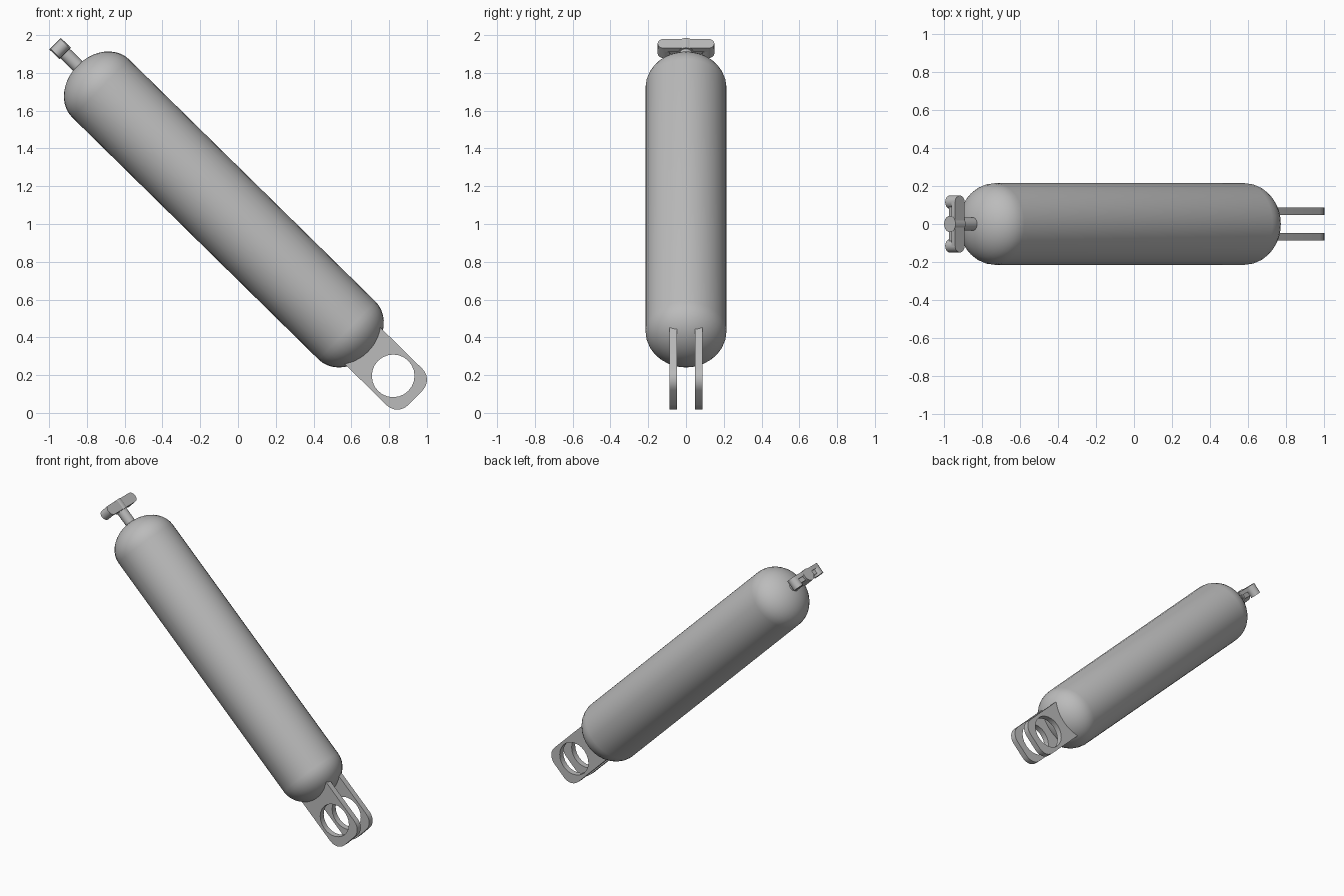
import bpy, bmesh, math
from mathutils import Matrix, Vector

cube = bpy.data.objects.get("Cube")
if cube:
    bpy.data.objects.remove(cube)

grey = bpy.data.materials.new("plain grey")
grey.use_nodes = True
colour = (0.5, 0.5, 0.5, 1)
grey.diffuse_color = colour
grey.node_tree.nodes["Principled BSDF"].inputs["Base Color"].default_value = colour

# Parts are built upright along z, then leaned over as one
LEAN = Matrix.Translation((-0.075, 0, 1.077)) @ Matrix.Rotation(math.radians(-45.5), 4, "Y")


def finish(name, bm, smooth=True):
    bmesh.ops.recalc_face_normals(bm, faces=bm.faces)
    bm.transform(LEAN)
    mesh = bpy.data.meshes.new(name)
    bm.to_mesh(mesh)
    bm.free()
    mesh.materials.append(grey)
    ob = bpy.data.objects.new(name, mesh)
    bpy.context.collection.objects.link(ob)
    if smooth:
        bpy.ops.object.select_all(action="DESELECT")
        ob.select_set(True)
        bpy.context.view_layer.objects.active = ob
        bpy.ops.object.shade_smooth_by_angle(angle=math.radians(35))
    return ob


def arc(cy, cz, r, start, end, n):
    """Points of an arc, as (across, up)."""
    angles = [math.radians(start + (end - start) * i / n) for i in range(n + 1)]
    return [(cy + r * math.cos(a), cz + r * math.sin(a)) for a in angles]


def extruded(name, loops, to_point, depth):
    """Fill an outline, with any holes, and give it thickness."""
    bm = bmesh.new()
    for loop in loops:
        verts = [bm.verts.new(to_point(*p)) for p in loop]
        for a, b in zip(verts, verts[1:] + verts[:1]):
            bm.edges.new((a, b))
    bmesh.ops.triangle_fill(bm, edges=bm.edges[:], use_beauty=True)
    out = bmesh.ops.extrude_face_region(bm, geom=bm.faces[:], use_keep_orig=True)
    moved = [g for g in out["geom"] if isinstance(g, bmesh.types.BMVert)]
    bmesh.ops.translate(bm, verts=moved, vec=Vector(depth))
    return finish(name, bm)


def cylinder(name, radius, depth, centre, turn=Matrix()):
    bm = bmesh.new()
    bmesh.ops.create_cone(bm, cap_ends=True, segments=20, radius1=radius,
                          radius2=radius, depth=depth,
                          matrix=Matrix.Translation(centre) @ turn)
    return finish(name, bm)


# Tank body with slightly flattened domes
R, DOME, HALF = 0.215, 0.172, 0.915
top = [(R * y, HALF + DOME * z) for y, z in arc(0, 0, 1, 0, 90, 10)]
profile = top[::-1] + [(y, -z) for y, z in top]
bm = bmesh.new()
verts = [bm.verts.new((max(y, 0), 0, z)) for y, z in profile]
edges = [bm.edges.new(pair) for pair in zip(verts, verts[1:])]
bmesh.ops.spin(bm, geom=verts + edges, cent=(0, 0, 0), axis=(0, 0, 1),
               angle=math.tau, steps=32)
bmesh.ops.remove_doubles(bm, verts=bm.verts, dist=0.0005)
finish("tank_body", bm)

# Pair of mounting lugs with round holes
HOLE = -1.257
W, CORNER, END = 0.135, 0.08, HOLE - 0.165
lug = (arc(-W + CORNER, END + CORNER, CORNER, 180, 270, 6)
       + arc(W - CORNER, END + CORNER, CORNER, 270, 360, 6)
       + [(W, -0.93), (-W, -0.93)])
hole = arc(0, HOLE, 0.113, 0, 360, 24)[:-1]
for side, y in (("left", 0.047), ("right", -0.087)):
    extruded(side + "_lug", [lug, hole], lambda a, b, y=y: (a, y, b), (0, 0.04, 0))

# Valve stem and handle
cylinder("valve_stem", 0.035, 0.2, (0, 0, 1.13))
r, reach, mid = 0.035, 0.115, 1.215
slot = arc(reach, mid, r, -90, 90, 8) + arc(-reach, mid, r, 90, 270, 8)
extruded("handle_bar", [slot], lambda a, b: (0.01, a, b), (0.028, 0, 0))
across = Matrix.Rotation(math.pi / 2, 4, "Y")
for side, y in (("left", reach), ("right", -reach)):
    cylinder(side + "_grip", r, 0.074, (0, y, mid), across)
web = [(-reach, mid - 0.022), (reach, mid - 0.022), (reach, mid + 0.022), (-reach, mid + 0.022)]
extruded("handle_web", [web], lambda a, b: (-0.02, a, b), (0.04, 0, 0))
cylinder("handle_hub", 0.043, 0.074, (0, 0, mid))
